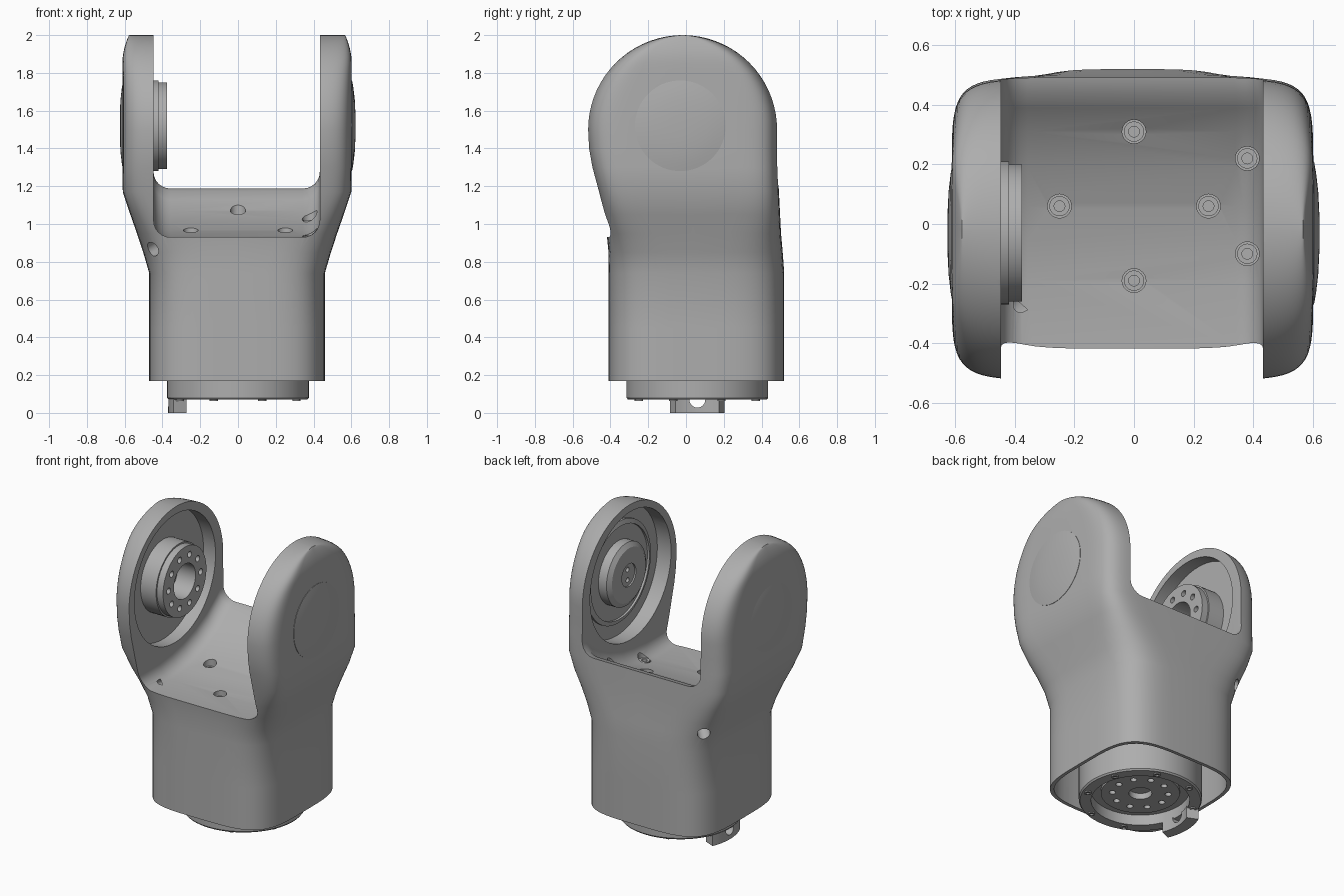
import bpy, bmesh
from math import sin, cos, pi, radians, copysign
from mathutils import Vector, Matrix

if "Cube" in bpy.data.objects:
    bpy.data.objects.remove(bpy.data.objects["Cube"], do_unlink=True)

grey = bpy.data.materials.new("cast grey")
grey.use_nodes = True
grey.diffuse_color = (0.42, 0.42, 0.42, 1)
grey.node_tree.nodes["Principled BSDF"].inputs["Base Color"].default_value = grey.diffuse_color

AXIS_Y, AXIS_Z = -0.03, 1.52      # pivot axis of the fork
BASE_Y = 0.06                     # centre of the base flange


def loft(name, loops):
    """Skin a list of equal length point loops and cap both ends."""
    bm = bmesh.new()
    rows = [[bm.verts.new(p) for p in loop] for loop in loops]
    n = len(rows[0])
    for lo, hi in zip(rows, rows[1:]):
        for i in range(n):
            j = (i + 1) % n
            bm.faces.new((lo[i], lo[j], hi[j], hi[i]))
    bm.faces.new(rows[0])
    bm.faces.new(rows[-1])
    bmesh.ops.recalc_face_normals(bm, faces=bm.faces[:])
    mesh = bpy.data.meshes.new(name)
    bm.to_mesh(mesh)
    bm.free()
    mesh.materials.append(grey)
    obj = bpy.data.objects.new(name, mesh)
    bpy.context.collection.objects.link(obj)
    return obj


def turned(name, profile, origin, axis=(0, 0, 1), sides=64):
    """Turn a (radius, height) profile around an axis."""
    turn = Vector((0, 0, 1)).rotation_difference(Vector(axis)).to_matrix().to_4x4()
    place = Matrix.Translation(origin) @ turn
    return loft(name, [[place @ Vector((r * cos(2 * pi * i / sides), r * sin(2 * pi * i / sides), h))
                        for i in range(sides)] for r, h in profile])


def select(obj):
    bpy.ops.object.select_all(action="DESELECT")
    obj.select_set(True)
    bpy.context.view_layer.objects.active = obj


def cut(obj, cutters):
    for cutter in cutters:
        mod = obj.modifiers.new("cut", "BOOLEAN")
        mod.operation, mod.solver, mod.object = "DIFFERENCE", "EXACT", cutter
        select(obj)
        bpy.ops.object.modifier_apply(modifier=mod.name)
        bpy.data.objects.remove(cutter, do_unlink=True)


def drill(radius, origin, axis, depth):
    """Cutter centred on origin, reaching depth both ways."""
    return turned("drill", [(radius, -depth), (radius, depth)], origin, axis, 24)


def section(z, half_x, front, back, power, count=64):
    """Rounded square outline at one height."""
    def bend(v):
        return copysign(abs(v) ** (2 / power), v)
    mid, half_y = (front + back) / 2, (back - front) / 2
    angles = [2 * pi * i / count for i in range(count)]
    return [(half_x * bend(cos(t)) - 0.005, mid + half_y * bend(sin(t)), z) for t in angles]


# Housing: square base flaring into a round-topped block
levels = [(0.17, 0.465, -0.41, 0.52, 4), (0.45, 0.465, -0.41, 0.52, 4),
          (0.74, 0.465, -0.41, 0.52, 4), (0.85, 0.497, -0.41, 0.512, 4.5),
          (0.95, 0.53, -0.42, 0.503, 5.5), (1.05, 0.565, -0.44, 0.498, 7),
          (1.17, 0.605, -0.465, 0.492, 8), (1.3, 0.607, -0.5, 0.488, 8),
          (1.4, 0.607, -0.518, 0.487, 8)]
for step in range(19):
    t = radians(min(step * 5, 89))
    z = 1.5 + 0.5 * sin(t)
    inset = 0.035 * (max(0, z - 1.85) / 0.15) ** 2
    levels.append((z, 0.607 - inset, -0.018 - 0.505 * cos(t), -0.018 + 0.505 * cos(t), 8))
housing = loft("fork_housing", [section(*level) for level in levels])

# Fork gap with a dished floor and rounded lower corners
FLOOR = [(-0.8, 0.93), (-0.41, 0.93), (-0.19, 0.925), (-0.06, 0.94), (0.06, 0.965), (0.19, 1.01),
         (0.31, 1.07), (0.39, 1.13), (0.44, 1.175), (0.5, 1.19), (0.8, 1.2)]


def gap_outline(y, floor):
    r, left, right = 0.09, -0.447, 0.433
    arc = [radians(a) for a in range(0, 91, 15)]
    loop = [(left, y, 2.3)]
    loop += [(left + r - r * cos(a), y, floor + r - r * sin(a)) for a in arc]
    loop += [(right - r + r * sin(a), y, floor + r - r * cos(a)) for a in arc]
    return loop + [(right, y, 2.3)]


cut(housing, [loft("gap", [gap_outline(y, z) for y, z in FLOOR])])

# Round pockets inside both arms, and the hollow below
for side in (-1, 1):
    cut(housing, [turned("pocket", [(0.43, 0.38), (0.43, 0.535)], (0, AXIS_Y, AXIS_Z), (side, 0, 0))])
cut(housing, [loft("hollow", [section(z, 0.443, -0.388, 0.498, 4) for z in (0.1, 0.7)])])

# Floor screw holes, side screw holes and corner holes
screws = [(0, 0.31, 1.07), (-0.25, BASE_Y, 0.965), (0.25, BASE_Y, 0.965), (0, -0.19, 0.925),
          (0.38, 0.22, 1.05), (0.38, -0.1, 0.97)]
cut(housing, [drill(0.04, p, (0, 0, 1), 0.07) for p in screws])
cut(housing, [drill(0.04, (-0.43, BASE_Y + s * 0.37, 0.88), (-0.6, s * 0.6, -0.35), 0.08) for s in (-1, 1)])
parts = [housing]
for i, (x, y, z) in enumerate(screws):
    parts.append(turned(f"floor_screw_{i}", [(0.034, -0.09), (0.034, -0.03), (0.018, -0.03), (0.018, -0.05)],
                        (x, y, z), sides=24))

# Domed cover on the outside of each arm
for side, name in ((-1, "right"), (1, "left")):
    dome = [(0.24, 0.58), (0.24, 0.606), (0.2, 0.613), (0.14, 0.62), (0.06, 0.624)]
    parts.append(turned(name + "_cover", dome, (-0.002, AXIS_Y, AXIS_Z), (side, 0, 0)))

# Drive hub on the right arm
hub = turned("drive_hub", [(0.24, 0), (0.24, 0.13), (0.23, 0.13), (0.23, 0.175), (0.115, 0.175), (0.115, 0.04)],
             (-0.55, AXIS_Y, AXIS_Z), (1, 0, 0))
cut(hub, [drill(0.02, (-0.375, AXIS_Y + 0.17 * cos(a), AXIS_Z + 0.17 * sin(a)), (1, 0, 0), 0.04)
          for a in [2 * pi * i / 10 for i in range(10)]])
parts.append(hub)

# Bearing boss in the left arm
boss = turned("bearing_boss", [(0.34, 0), (0.34, 0.03), (0.31, 0.04), (0.31, 0.025), (0.21, 0.025), (0.21, 0.085),
                               (0.18, 0.105), (0.075, 0.105), (0.075, 0.095)], (0.55, AXIS_Y, AXIS_Z), (-1, 0, 0))
cut(boss, [drill(0.016, (0.455, AXIS_Y, AXIS_Z + s * 0.035), (1, 0, 0), 0.03) for s in (-1, 1)])
parts.append(boss)

# Base flange with recessed output plate
flange = turned("base_flange", [(0.375, 0.75), (0.375, 0.08), (0.367, 0.07), (0.3, 0.07), (0.3, 0.14), (0.24, 0.14),
                                (0.24, 0.12), (0.07, 0.12), (0.07, 0.16)], (0, BASE_Y, 0))
cut(flange, [drill(0.02, (0.17 * cos(a), BASE_Y + 0.17 * sin(a), 0.12), (0, 0, 1), 0.035)
             for a in [2 * pi * i / 10 for i in range(10)]])
parts.append(flange)
for i in range(8):
    a = 2 * pi * (i + 0.5) / 8
    parts.append(turned(f"flange_bolt_{i}", [(0.022, 0.1), (0.022, 0.062), (0.012, 0.062), (0.012, 0.075)],
                        (0.335 * cos(a), BASE_Y + 0.335 * sin(a), 0), sides=20))

# Curved locating tab under the flange
span = [radians(180 + 23 * k / 6) for k in range(-6, 7)]
tab_outline = [(r, a) for r, arc in ((0.37, span), (0.295, span[::-1])) for a in arc]
tab = loft("locating_tab", [[(r * cos(a), BASE_Y + r * sin(a), z) for r, a in tab_outline] for z in (0, 0.08)])
cut(tab, [drill(0.042, (-0.33, BASE_Y, 0.07), (1, 0, 0), 0.1)])
parts.append(tab)

for part in parts:
    select(part)
    bpy.ops.object.shade_smooth_by_angle(angle=radians(30))
